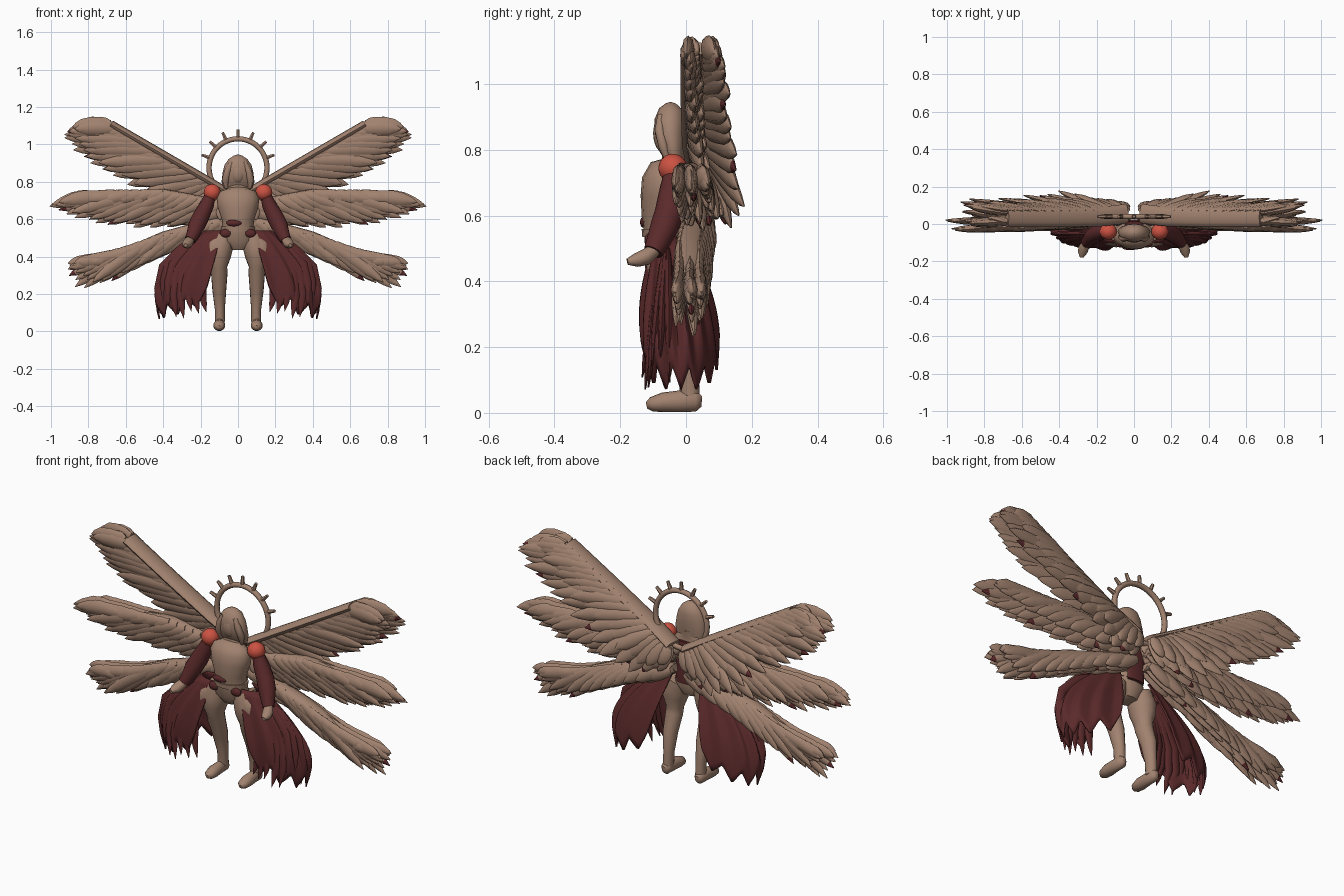
import bpy, bmesh, math, random
from mathutils import Vector

random.seed(4)
cube = bpy.data.objects.get("Cube")
if cube:
    bpy.data.objects.remove(cube)


def material(name, rgb):
    m = bpy.data.materials.new(name)
    m.use_nodes = True
    m.diffuse_color = (*rgb, 1)
    m.node_tree.nodes["Principled BSDF"].inputs["Base Color"].default_value = (*rgb, 1)
    m.node_tree.nodes["Principled BSDF"].inputs["Roughness"].default_value = 0.8
    return m


TAN, WINE, RED = 0, 1, 2
MATS = [material("warm tan", (0.36, 0.225, 0.16)),
        material("dark wine cloth", (0.105, 0.023, 0.024)),
        material("bright red", (0.6, 0.085, 0.055))]
X, Y = Vector((1, 0, 0)), Vector((0, 1, 0))


def finish(name, bm, mirror=False):
    bmesh.ops.recalc_face_normals(bm, faces=bm.faces)
    for f in bm.faces:
        f.smooth = True
    for e in bm.edges:
        if len(e.link_faces) == 2 and e.calc_face_angle(0) > 0.9:
            e.smooth = False
    me = bpy.data.meshes.new(name)
    bm.to_mesh(me)
    bm.free()
    for m in MATS:
        me.materials.append(m)
    ob = bpy.data.objects.new(name, me)
    bpy.context.collection.objects.link(ob)
    if mirror:
        ob.modifiers.new("mirror", 'MIRROR')
    return ob


def sweep(bm, stations, ref=X, sides=14, mat=TAN, tip_mat=None):
    """Tube through (x, y, z, radius along ref, radius across)."""
    pts = [Vector(s[:3]) for s in stations]
    rings, last = [], len(pts) - 1
    for i, s in enumerate(stations):
        t = (pts[min(i + 1, last)] - pts[max(i - 1, 0)]).normalized()
        a = (ref - t * ref.dot(t)).normalized()
        b = t.cross(a)
        ring = []
        for k in range(sides):
            ang = math.tau * k / sides
            ring.append(bm.verts.new(pts[i] + a * s[3] * math.cos(ang) + b * s[4] * math.sin(ang)))
        rings.append(ring)
    for i in range(last):
        for k in range(sides):
            n = (k + 1) % sides
            f = bm.faces.new((rings[i][k], rings[i][n], rings[i + 1][n], rings[i + 1][k]))
            f.material_index = tip_mat if tip_mat is not None and i == last - 1 else mat
    for ring in (rings[0], rings[-1]):
        bm.faces.new(ring).material_index = mat


def part(name, stations, mat=TAN, ref=X, mirror=False, sides=16):
    bm = bmesh.new()
    sweep(bm, stations, ref, sides, mat)
    return finish(name, bm, mirror)


def ball(name, loc, size, mat, mirror=False):
    bm = bmesh.new()
    bmesh.ops.create_uvsphere(bm, u_segments=18, v_segments=12, radius=1)
    for v in bm.verts:
        v.co = Vector(loc) + Vector([c * s for c, s in zip(v.co, size)])
    for f in bm.faces:
        f.material_index = mat
    return finish(name, bm, mirror)


def along(points, t):
    u = t * (len(points) - 1)
    i = min(int(u), len(points) - 2)
    return Vector(points[i]).lerp(Vector(points[i + 1]), u - i)


def feather(bm, root, tip, width, thick, bow=0.06, mat=TAN, tip_mat=None):
    d = tip - root
    perp = Vector((-d.z, 0, d.x)) * bow
    shape = ((0, 0.5), (0.2, 0.9), (0.5, 1), (0.75, 0.85), (0.9, 0.5), (1, 0.04))
    st = []
    for u, w in shape:
        p = root + d * u + perp * math.sin(math.pi * u)
        st.append((*p, thick * max(w, 0.15), width * w))
    sweep(bm, st, Y, 8, mat, tip_mat)


# --- body ---
part("torso", [(0, -.05, .44, .05, .04), (0, -.055, .49, .1, .068), (0, -.06, .55, .082, .068),
               (0, -.062, .6, .087, .073), (0, -.062, .66, .108, .076), (0, -.06, .71, .114, .074),
               (0, -.055, .742, .1, .056), (0, -.04, .76, .06, .036), (0, -.035, .8, .045, .035)])
part("hood", [(0, -.03, .765, .078, .025), (0, -.04, .8, .088, .04), (0, -.048, .85, .082, .05),
              (0, -.048, .89, .072, .048), (0, -.044, .922, .05, .038), (0, -.042, .938, .026, .02),
              (0, -.04, .944, .008, .007)])
ball("face", (0, -.066, .85), (.042, .034, .06), TAN)
part("hair_lock", [(.035, -.075, .905, .012, .012), (.055, -.08, .86, .018, .016),
                   (.067, -.068, .81, .02, .016), (.062, -.055, .765, .008, .008)], mirror=True, sides=10)
part("belt", [(0, -.06, .535, .09, .073), (0, -.06, .56, .092, .075)])
ball("belt_pouch", (-.022, -.126, .58), (.042, .014, .018), WINE)
ball("hip_sash", (.066, -.112, .525), (.03, .014, .022), WINE, True)
part("back_cloth", [(0, .0, .74, .05, .015), (0, .012, .68, .055, .012), (0, .012, .52, .05, .012)], WINE)
ball("shoulder_pad", (.138, -.04, .744), (.046, .044, .044), RED, True)
part("sleeve", [(.15, -.04, .722, .03, .03), (.165, -.04, .68, .038, .04), (.2, -.05, .61, .045, .045),
                (.222, -.066, .565, .045, .043), (.24, -.085, .52, .036, .036),
                (.255, -.1, .49, .03, .03)], WINE, mirror=True)
part("hand", [(.252, -.095, .495, .022, .02), (.268, -.125, .473, .028, .026),
              (.275, -.15, .465, .026, .022), (.28, -.178, .46, .01, .01)], mirror=True, sides=10)
part("leg", [(.075, -.05, .51, .055, .06), (.095, -.055, .45, .068, .07), (.1, -.055, .4, .062, .066),
             (.1, -.05, .345, .042, .05), (.1, -.042, .31, .044, .046), (.1, -.01, .22, .037, .042),
             (.097, .008, .12, .027, .031), (.097, .012, .04, .026, .03)], mirror=True)
part("hip_plate", [(.085, -.075, .5, .03, .03), (.115, -.075, .46, .055, .045), (.135, -.072, .41, .05, .045),
                   (.14, -.065, .37, .02, .03)], mirror=True)
part("foot", [(.1, .048, .035, .012, .016), (.1, .03, .036, .027, .032), (.1, -.02, .035, .026, .033),
              (.1, -.07, .032, .032, .03), (.1, -.105, .026, .026, .022),
              (.1, -.12, .022, .01, .01)], mirror=True)

# --- halo ring with rays ---
bm = bmesh.new()
CZ, R, N = .875, .155, 48
rings = []
for i in range(N):
    a = math.tau * i / N
    out = Vector((math.cos(a), 0, math.sin(a)))
    rings.append([bm.verts.new(Vector((0, .04, CZ)) + out * (R + .014 * math.cos(math.tau * k / 8))
                               + Y * .014 * math.sin(math.tau * k / 8)) for k in range(8)])
for i in range(N):
    for k in range(8):
        m, n = (i + 1) % N, (k + 1) % 8
        bm.faces.new((rings[i][k], rings[m][k], rings[m][n], rings[i][n]))
for i in range(-3, 4):
    a = math.radians(90 + 23.5 * i)
    ray = [(math.cos(a) * r, .04, CZ + math.sin(a) * r, w, w) for r, w in ((R, .012), (.206, .008))]
    sweep(bm, ray, Y, 6)
finish("halo", bm)

# --- split skirt, one flared half-cone per side, smoother toward the back ---
bm = bmesh.new()
U, V = 72, 12
grid = []
for j in range(V + 1):
    v = j / V
    row = []
    for i in range(U + 1):
        u = i / U
        jag = abs((u * 7) % 1 - .5) * 2
        hem = .065 + .075 * jag + .1 * abs(2 * u - 1) ** 3
        fold = .06 * (1 - u) ** 2 + .012
        pleat = 1 + fold * v * math.cos(math.tau * 7 * u)
        inner = .085 + .08 * v
        outer = .18 + .265 * math.sin(v * 1.9)
        x = inner + (outer - inner) * math.sin(math.pi * u) * pleat
        y = -.045 + .03 * v - (.05 + .067 * math.sin(v * 1.7)) * math.cos(math.pi * u) * pleat
        row.append(bm.verts.new((x, y, .54 + (hem - .54) * v)))
    grid.append(row)
for j in range(V):
    for i in range(U):
        f = bm.faces.new((grid[j][i], grid[j][i + 1], grid[j + 1][i + 1], grid[j + 1][i]))
        f.material_index = WINE
skirt = finish("skirt", bm, True)
solid = skirt.modifiers.new("thickness", 'SOLIDIFY')
solid.thickness = .008

# loose strips over the skirt front
bm = bmesh.new()
strip_tips = [(.17, -.11, .1), (.24, -.135, .1), (.31, -.12, .06), (.38, -.1, .14), (.415, -.05, .055)]
for i in range(8):
    t = i / 7
    root = Vector((.15 + .05 * t, -.075 + .02 * t, .5))
    tip = along(strip_tips, t) + Vector((0, 0, random.uniform(-.01, .05)))
    feather(bm, root, tip, .028, .014, .1 + .12 * t, WINE)
finish("skirt_strips", bm, True)


# --- wings ---
def wing(name, roots, tips, count, width, arm, layers):
    """Each layer: reach toward the tips, depth shift at root, depth shift at tip."""
    bm = bmesh.new()
    for n, (reach, root_dy, tip_dy) in enumerate(layers):
        for i in range(count):
            t = i / (count - 1)
            r = along(roots, t)
            tip = r.lerp(along(tips, t), reach * random.uniform(.92, 1.03))
            dark = WINE if n == 0 and i % 5 == 1 else None
            feather(bm, r + Y * root_dy, tip + Y * (tip_dy + random.uniform(-.008, .008)),
                    width * (.8 + .2 * reach), .019, .03, TAN, dark)
    sweep(bm, [(*along(roots, k / 6), *arm) for k in range(7)], Y, 12)
    finish(name, bm, True)


wing("upper_wing",
     [(.04, .055, .735), (.17, .04, .812), (.43, .035, .963), (.68, .035, 1.108)],
     [(.1, .1, .59), (.26, .15, .55), (.4, .17, .63), (.52, .155, .735), (.66, .14, .835),
      (.8, .13, .9), (.87, .125, .97), (.92, .115, 1.035), (.92, .105, 1.07), (.89, .095, 1.092)],
     19, .042, (.052, .022),
     [(1, .02, 0), (.95, -.025, -.095), (.72, .035, .02), (.5, -.03, -.035)])
wing("middle_wing",
     [(.04, .05, .67), (.22, .03, .71), (.4, .015, .742), (.6, .01, .728), (.74, .005, .705)],
     [(.22, .07, .59), (.38, .06, .56), (.55, .05, .56), (.7, .04, .57), (.82, .03, .59),
      (.91, .02, .63), (1.0, .02, .67), (.98, .02, .69), (.9, .02, .72)],
     17, .04, (.036, .02),
     [(1, 0, 0), (.92, -.025, -.045), (.8, .03, .045), (.5, -.03, -.035)])
wing("lower_wing",
     [(.04, .04, .6), (.22, .02, .562), (.4, .01, .512), (.56, .01, .442), (.7, .01, .377)],
     [(.22, .05, .49), (.38, .045, .425), (.52, .04, .35), (.67, .035, .275), (.84, .02, .22),
      (.88, .02, .27), (.92, .02, .33), (.91, .02, .365)],
     15, .036, (.04, .022),
     [(1, 0, 0), (.9, -.028, -.045), (.8, .03, .03), (.5, -.03, -.04)])
